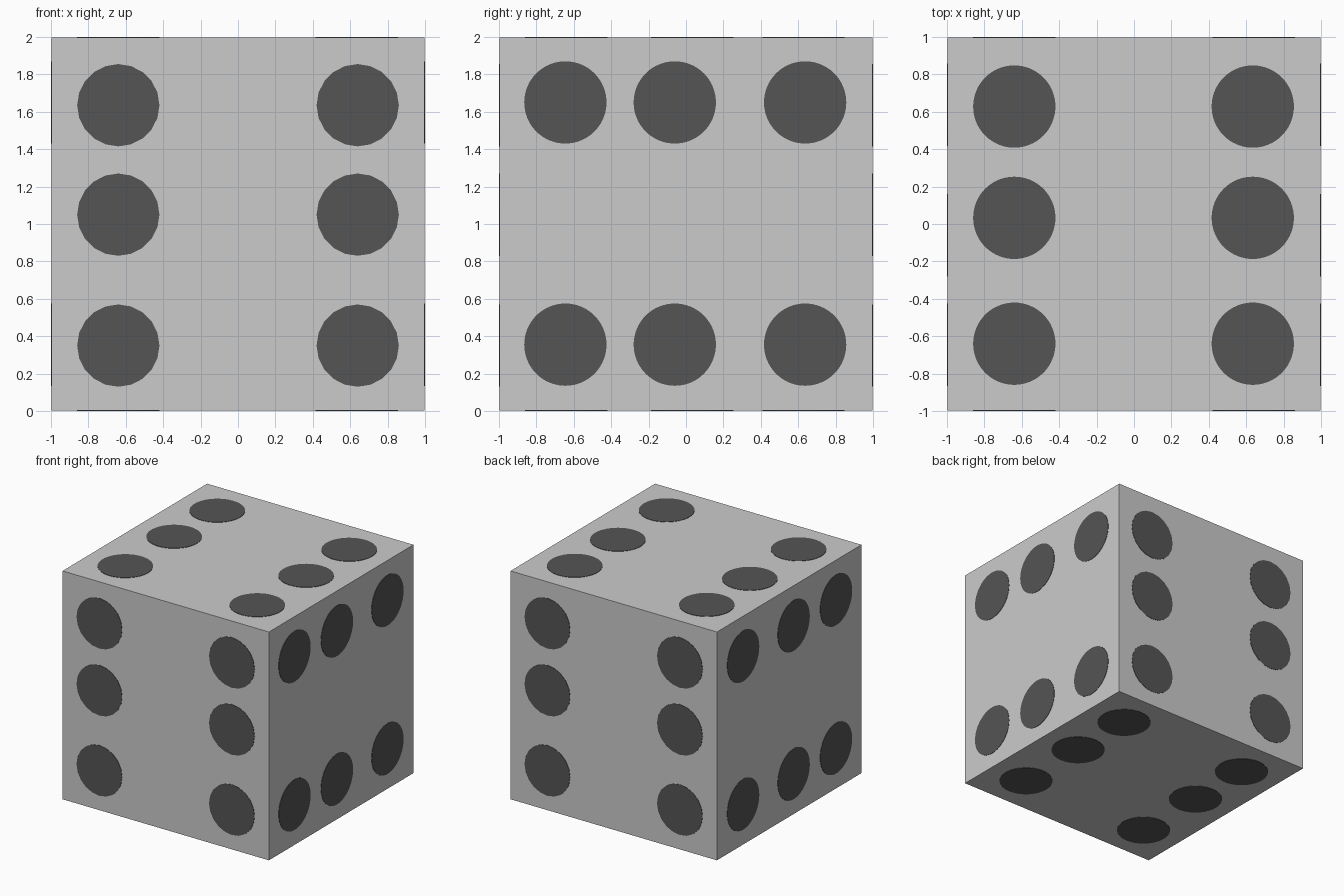
import bpy
from math import pi
from mathutils import Matrix

if "Cube" in bpy.data.objects:
    bpy.data.objects.remove(bpy.data.objects["Cube"])

BODY = 1.994      # cube edge, the pips stand a hair proud of it
RADIUS = 0.22

dark = bpy.data.materials.new("dark_pip")
dark.diffuse_color = (0.09, 0.09, 0.09, 1)
dark.use_nodes = True
dark.node_tree.nodes["Principled BSDF"].inputs["Base Color"].default_value = dark.diffuse_color

# Cube body
bpy.ops.mesh.primitive_cube_add(size=BODY, location=(0, 0, 1))
bpy.context.object.name = "cube_body"


def pip_rod(name, location, rotation, sides):
    """A rod through the body whose two ends show as pips on opposite faces."""
    bpy.ops.mesh.primitive_cylinder_add(vertices=sides, radius=RADIUS, depth=2,
                                        location=location, rotation=rotation)
    rod = bpy.context.object
    rod.name = name
    rod.data.materials.append(dark)
    bpy.ops.object.shade_smooth_by_angle(angle=pi / 6)


# Front and back pips: two columns of three
for x in (-0.64, 0.64):
    for z in (0.35, 1.05, 1.635):
        pip_rod("front_back_pip", (x, 0, z), (pi / 2, 0, 0), 20)

# Left and right pips: two rows of three
for z in (0.355, 1.65):
    for y in (-0.645, -0.06, 0.637):
        pip_rod("left_right_pip", (0, y, z), (0, pi / 2, 0), 64)

# Top and bottom pips: two columns of three
for x in (-0.64, 0.635):
    for y in (-0.64, 0.033, 0.628):
        pip_rod("top_bottom_pip", (x, y, 1), (0, 0, 0), 64)
